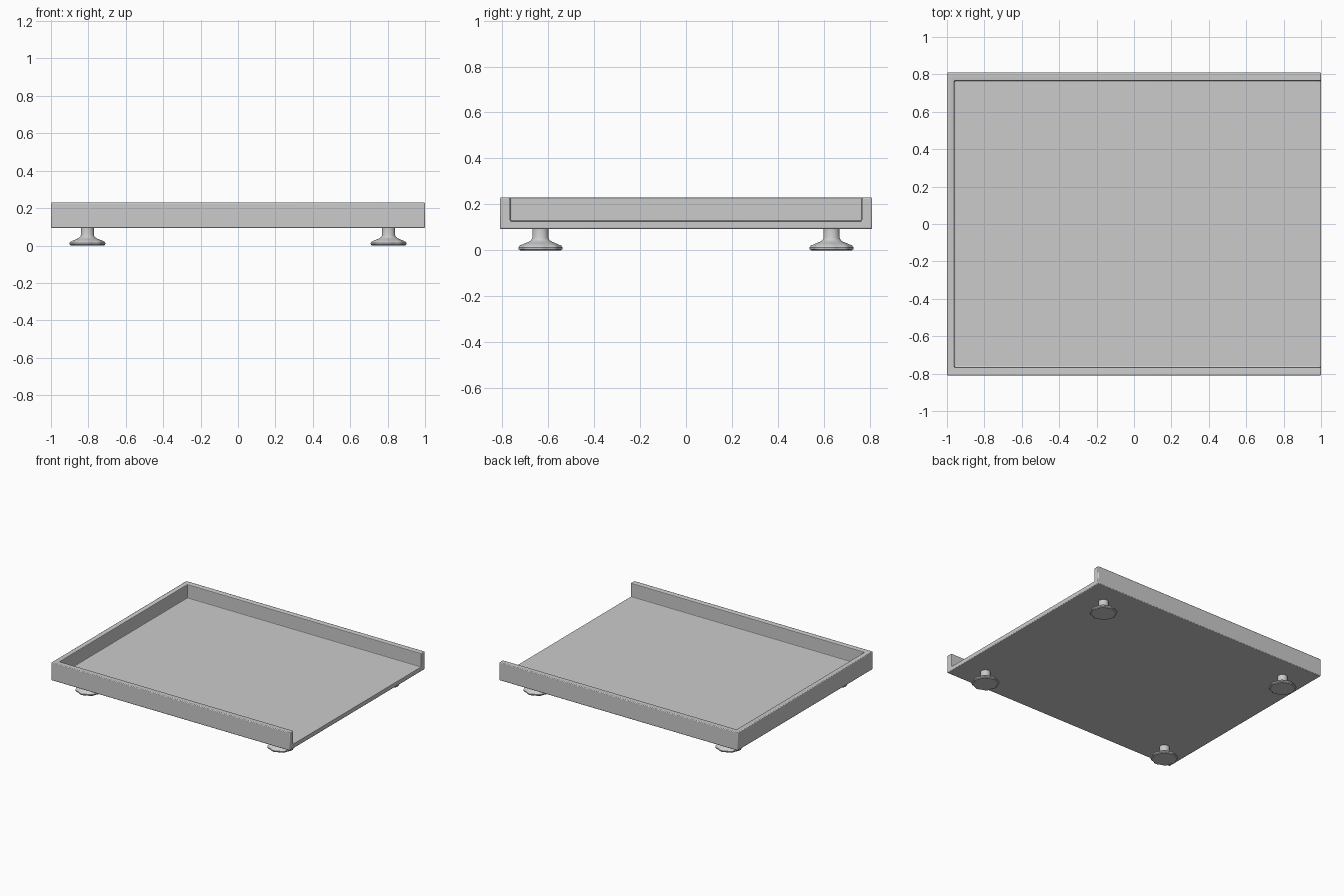
import bpy, bmesh
from math import cos, sin, pi

if "Cube" in bpy.data.objects:
    bpy.data.objects.remove(bpy.data.objects["Cube"])


def box(name, x, y, z):
    bm = bmesh.new()
    bmesh.ops.create_cube(bm, size=1)
    for v in bm.verts:
        v.co = [(a[0] + a[1]) / 2 + c * (a[1] - a[0]) for a, c in zip((x, y, z), v.co)]
    me = bpy.data.meshes.new(name)
    bm.to_mesh(me)
    bm.free()
    ob = bpy.data.objects.new(name, me)
    bpy.context.collection.objects.link(ob)
    return ob


def smooth(ob):
    bpy.ops.object.select_all(action='DESELECT')
    ob.select_set(True)
    bpy.context.view_layer.objects.active = ob
    bpy.ops.object.shade_smooth_by_angle(angle=0.6)


# Tray: slab hollowed from above and open on the right side
tray = box("tray", (-1, 1), (-0.81, 0.81), (0.094, 0.23))
cutter = box("tray_hollow_cutter", (-0.96, 1.2), (-0.765, 0.765), (0.128, 0.4))
cutter.hide_render = True
cutter.hide_set(True)
cut = tray.modifiers.new("hollow", 'BOOLEAN')
cut.object = cutter
cut.solver = 'EXACT'
bev = tray.modifiers.new("soft_edges", 'BEVEL')
bev.width = 0.005
bev.segments = 2
bev.limit_method = 'ANGLE'
smooth(tray)

# Adjustable foot: turned profile (radius, height, lobe depth) with a scalloped rim
PROFILE = [(0.088, 0.0, 0.08), (0.095, 0.005, 0.08), (0.096, 0.013, 0.08),
           (0.090, 0.021, 0.07), (0.072, 0.029, 0.03), (0.050, 0.038, 0),
           (0.040, 0.045, 0), (0.035, 0.055, 0), (0.035, 0.10, 0)]
SIDES, LOBES = 48, 8
bm = bmesh.new()
rings = []
for r, z, depth in PROFILE:
    ring = []
    for i in range(SIDES):
        a = 2 * pi * i / SIDES
        rr = r * (1 - depth * (1 - cos(LOBES * a)) / 2)
        ring.append(bm.verts.new((rr * cos(a), rr * sin(a), z)))
    rings.append(ring)
for lo, hi in zip(rings, rings[1:]):
    for i in range(SIDES):
        j = (i + 1) % SIDES
        bm.faces.new((lo[i], lo[j], hi[j], hi[i]))
bm.faces.new(rings[0][::-1])
bm.faces.new(rings[-1])
foot_mesh = bpy.data.meshes.new("foot")
bm.to_mesh(foot_mesh)
bm.free()

# One foot near each corner
for side, x in (("left", -0.805), ("right", 0.805)):
    for end, y in (("front", -0.633), ("back", 0.633)):
        foot = bpy.data.objects.new(f"foot_{end}_{side}", foot_mesh.copy())
        foot.location = (x, y, 0)
        bpy.context.collection.objects.link(foot)
        smooth(foot)
